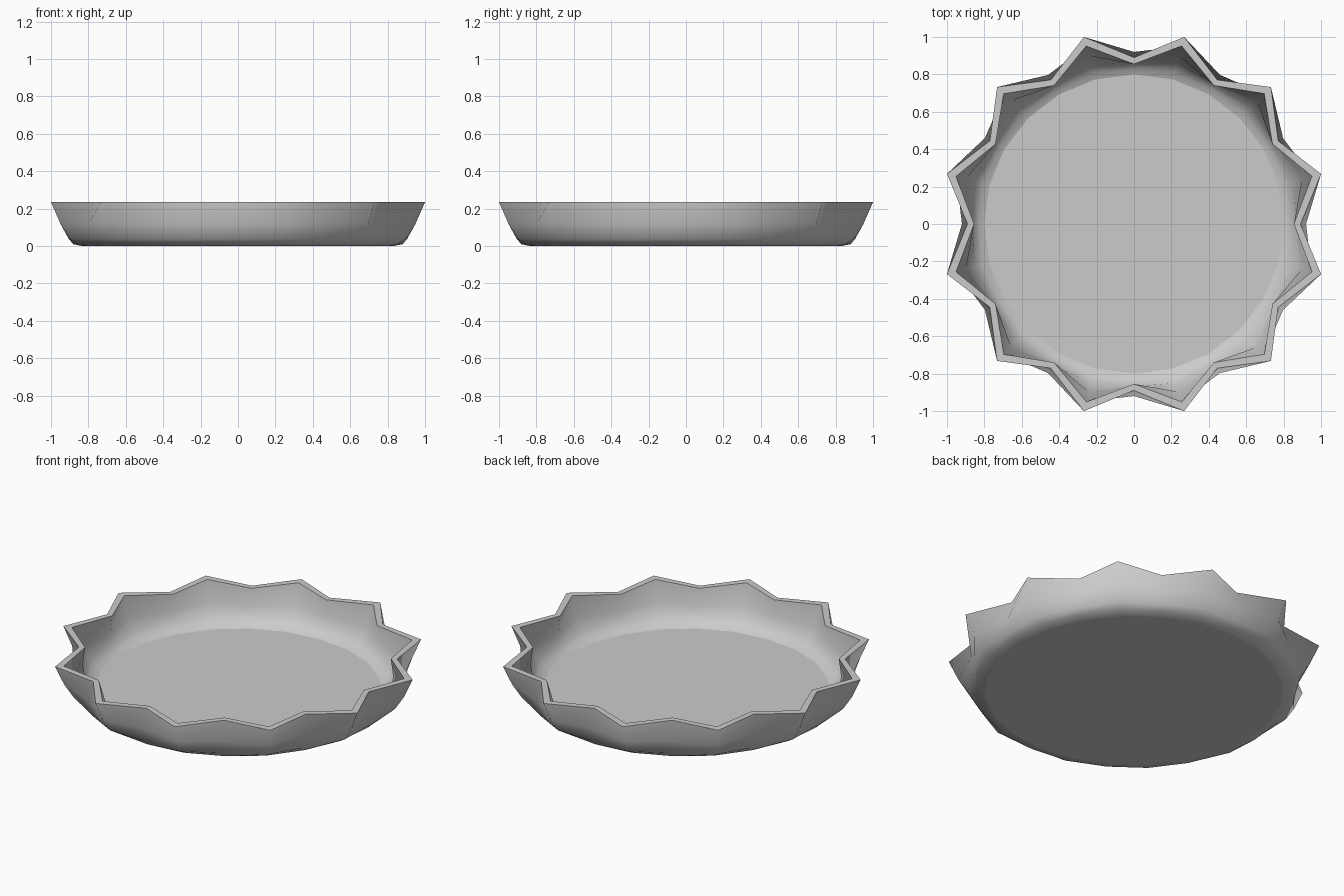
import bpy, bmesh
from math import cos, sin, pi

if "Cube" in bpy.data.objects:
    bpy.data.objects.remove(bpy.data.objects["Cube"])

SIDES = 24  # 12 peaks alternating with 12 valleys

# Rings from base, up the outside, over the rim and down to the floor:
# (peak radius, valley radius, height, sharp edge)
RINGS = [
    (0.83, 0.83, 0.0, True),
    (0.885, 0.88, 0.01, False),
    (0.93, 0.905, 0.038, False),
    (0.983, 0.92, 0.12, False),
    (1.0353, 0.89, 0.235, True),
    (0.985, 0.855, 0.235, True),
    (0.93, 0.868, 0.12, False),
    (0.88, 0.855, 0.055, False),
    (0.84, 0.83, 0.027, False),
    (0.80, 0.80, 0.013, True),
]

bm = bmesh.new()
loops = []
for peak, valley, z, _ in RINGS:
    ring = []
    for i in range(SIDES):
        a = i * 2 * pi / SIDES
        r = peak if i % 2 else valley
        ring.append(bm.verts.new((r * cos(a), r * sin(a), z)))
    loops.append(ring)

# Scalloped wall
for lower, upper in zip(loops, loops[1:]):
    for i in range(SIDES):
        j = (i + 1) % SIDES
        bm.faces.new((lower[i], lower[j], upper[j], upper[i]))

# Flat underside and dish floor
bm.faces.new(loops[0][::-1])
bm.faces.new(loops[-1])
for f in bm.faces:
    f.smooth = True

# Crisp rim and floor edges
for ring, spec in zip(loops, RINGS):
    if spec[3]:
        for i in range(SIDES):
            bm.edges.get((ring[i], ring[(i + 1) % SIDES])).smooth = False

bmesh.ops.recalc_face_normals(bm, faces=bm.faces)
mesh = bpy.data.meshes.new("scalloped_dish")
bm.to_mesh(mesh)
bm.free()
dish = bpy.data.objects.new("scalloped_dish", mesh)
bpy.context.collection.objects.link(dish)
